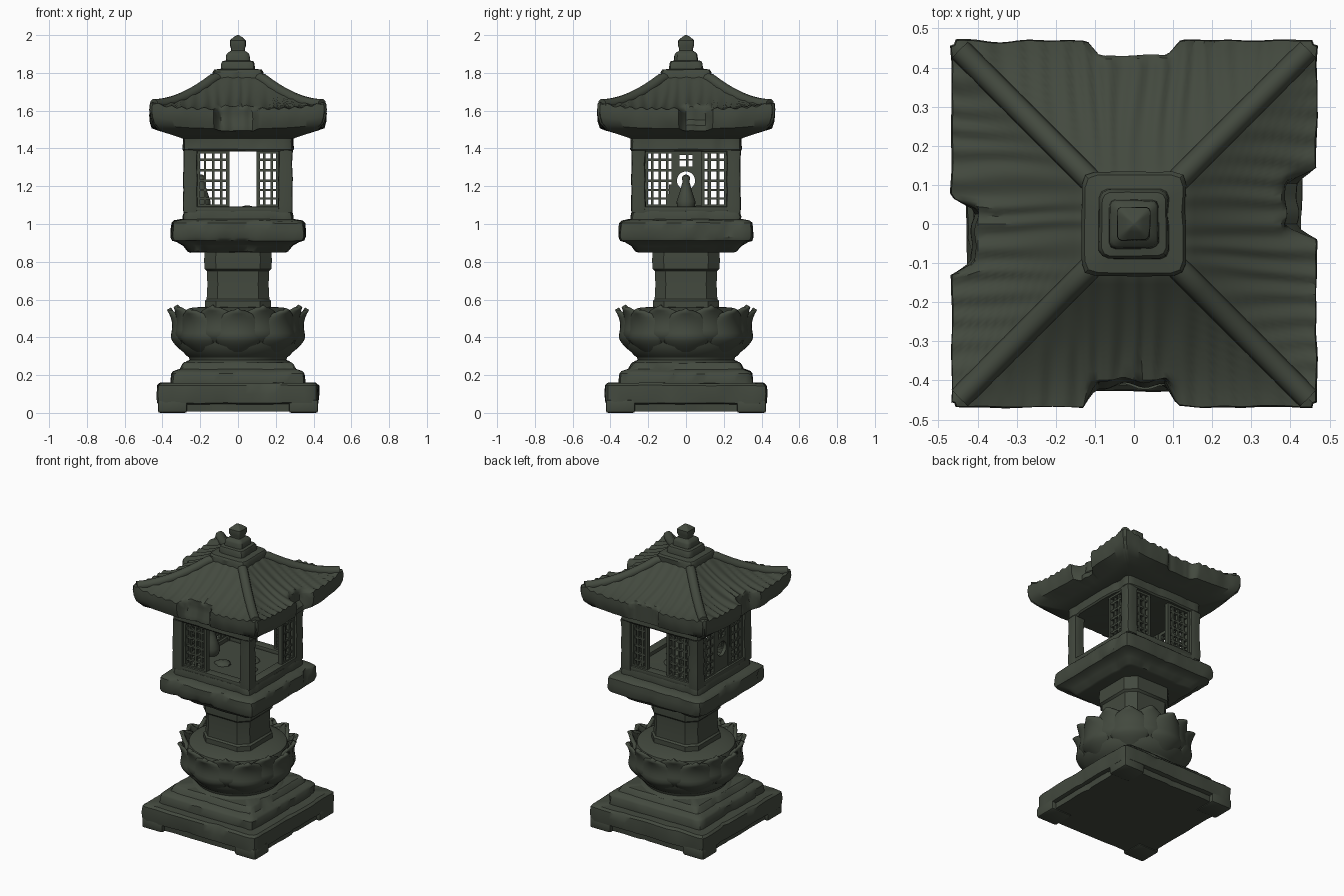
import bpy, bmesh, math
from mathutils import Vector, Matrix, noise

if "Cube" in bpy.data.objects:
    bpy.data.objects.remove(bpy.data.objects["Cube"])

stone_mat = bpy.data.materials.new("mossy_dark_stone")
stone_mat.diffuse_color = (0.056, 0.067, 0.049, 1)
stone_mat.use_nodes = True
stone_mat.node_tree.nodes["Principled BSDF"].inputs["Base Color"].default_value = stone_mat.diffuse_color


def finish(name, bm, angle=35):
    bmesh.ops.recalc_face_normals(bm, faces=bm.faces)
    me = bpy.data.meshes.new(name)
    bm.to_mesh(me)
    bm.free()
    ob = bpy.data.objects.new(name, me)
    bpy.context.collection.objects.link(ob)
    me.materials.append(stone_mat)
    bpy.ops.object.select_all(action='DESELECT')
    ob.select_set(True)
    bpy.context.view_layer.objects.active = ob
    bpy.ops.object.shade_smooth_by_angle(angle=math.radians(angle))
    return ob


def loft(name, rings, angle=35):
    """Skin closed rings of points and cap both ends."""
    bm = bmesh.new()
    vs = [[bm.verts.new(p) for p in r] for r in rings]
    n = len(vs[0])
    for a, b in zip(vs, vs[1:]):
        for j in range(n):
            bm.faces.new((a[j], a[(j + 1) % n], b[(j + 1) % n], b[j]))
    bm.faces.new(vs[0])
    bm.faces.new(vs[-1])
    return finish(name, bm, angle)


def turn(k, x, y):
    """Rotate by k quarter turns: front, right, back, left."""
    return [(x, y), (-y, x), (-x, -y), (y, -x)][k]


def square_stone(name, prof, n=22, wear=0.006):
    """Weathered square stone from (half width, z) points."""
    rings = []
    for h, z in prof:
        ring = []
        for k in range(4):
            for j in range(n):
                x, y = turn(k, -1 + 2 * j / n, -1)
                p = Vector((x * h, y * h, z))
                chip = max(0, noise.noise(p * 13) - 0.3) * 6
                s = 1 + wear * (noise.noise(p * 8) - chip) / h
                if j == 0:
                    s -= 0.008 / max(h, 0.1)
                ring.append((p.x * s, p.y * s, z + wear * 0.6 * noise.noise(p * 6) * (z > 0.01)))
        rings.append(ring)
    return loft(name, rings)


def lathe(name, prof, n=48, x=0, y=0):
    return loft(name, [[(x + r * math.cos(2 * math.pi * j / n), y + r * math.sin(2 * math.pi * j / n), z)
                        for j in range(n)] for r, z in prof])


def bars(name, boxes, bevel=0.0):
    """Boxes given as (x0, x1, y0, y1, z0, z1) joined in one object."""
    bm = bmesh.new()
    for x0, x1, y0, y1, z0, z1 in boxes:
        m = Matrix.Translation(((x0 + x1) / 2, (y0 + y1) / 2, (z0 + z1) / 2)) @ \
            Matrix.Diagonal((abs(x1 - x0), abs(y1 - y0), z1 - z0, 1))
        bmesh.ops.create_cube(bm, size=1, matrix=m)
    if bevel:
        bmesh.ops.bevel(bm, geom=bm.edges[:], offset=bevel, segments=2, affect='EDGES', profile=0.5)
    return finish(name, bm)


def wall_box(k, a, b, d0, d1, z0, z1):
    """Box on wall k, from a to b along it, at depth d0..d1 from the centre."""
    x0, y0 = turn(k, a, -d0)
    x1, y1 = turn(k, b, -d1)
    return (x0, x1, y0, y1, z0, z1)


# stepped base with corner feet
square_stone("base_core", [(0.398, 0.008), (0.402, 0.07)])
bars("corner_feet", [wall_box(k, 0.27, 0.424, 0.27, 0.424, 0, 0.07) for k in range(4)], 0.012)
square_stone("base_slab", [(0.40, 0.045), (0.424, 0.052), (0.429, 0.10), (0.426, 0.145), (0.412, 0.158), (0.2, 0.16)],
             wear=0.008)
square_stone("base_step", [(0.355, 0.15), (0.355, 0.165), (0.35, 0.208), (0.34, 0.22), (0.305, 0.232),
                           (0.29, 0.26), (0.28, 0.268), (0.1, 0.27)])
lathe("base_ring", [(0.29, 0.24), (0.288, 0.262), (0.27, 0.275), (0.255, 0.28), (0.262, 0.30), (0.25, 0.32)])

# lotus bowl with rows of petals
lathe("lotus_core", [(0.24, 0.28), (0.275, 0.305), (0.315, 0.35), (0.325, 0.42), (0.32, 0.48), (0.30, 0.535),
                     (0.24, 0.558), (0.1, 0.565)])


def petal_row(name, turn_by, dr, dz, half_angle=0.43):
    bm = bmesh.new()
    U, V = 10, 12
    for k in range(8):
        c = -math.pi / 2 + k * math.pi / 4 + turn_by
        grid = []
        for i in range(V + 1):
            v = i / V
            w = 0.7 + 0.3 * v / 0.45 if v < 0.45 else max(0.08, 1 - ((v - 0.45) / 0.55) ** 2.6) ** 0.6
            row = []
            for j in range(U + 1):
                u = -1 + 2 * j / U
                r = 0.258 + 0.1 * math.sin(min(1, 2.1 * v) * math.pi / 2) - 0.012 * math.sin(
                    max(0, v - 0.4) * math.pi / 0.6) + 0.018 * v ** 6 - 0.026 * u * u + dr
                a = c + u * w * half_angle
                row.append(bm.verts.new((r * math.cos(a), r * math.sin(a), 0.298 + 0.247 * v + dz)))
            grid.append(row)
        for a, b in zip(grid, grid[1:]):
            for j in range(U):
                bm.faces.new((a[j], a[j + 1], b[j + 1], b[j]))
    ob = finish(name, bm, 50)
    mod = ob.modifiers.new("thickness", 'SOLIDIFY')
    mod.thickness = 0.024
    mod.offset = -1


petal_row("outer_petals", 0, 0.001, 0)
petal_row("middle_petals", math.pi / 8, -0.009, 0.016)

# chamfered square shaft with bands
shaft = []
for h, z in [(0.176, 0.54), (0.176, 0.592), (0.166, 0.602), (0.162, 0.68), (0.165, 0.75), (0.177, 0.762),
             (0.179, 0.80), (0.178, 0.86)]:
    shaft.append([(*turn(k, t * h, -h), z) for k in range(4) for t in (-0.66, 0.66)])
loft("shaft", shaft)

# platform
square_stone("platform", [(0.25, 0.85), (0.264, 0.855), (0.288, 0.885), (0.322, 0.905), (0.347, 0.912), (0.354, 0.93),
                          (0.354, 0.97), (0.351, 1.005), (0.338, 1.017), (0.30, 1.025), (0.1, 1.03)], wear=0.008)

# lantern chamber frame
square_stone("chamber_floor", [(0.29, 1.01), (0.293, 1.04), (0.285, 1.068), (0.1, 1.07)])
for k in range(4):
    x, y = turn(k, 0.252, -0.252)
    post = square_stone("corner_post", [(0.036, 1.06), (0.039, 1.10), (0.036, 1.18), (0.038, 1.24), (0.036, 1.32),
                                        (0.039, 1.39)], n=4, wear=0.003)
    post.location = (x, y, 0)
bars("sills", [wall_box(k, -0.25, 0.25, 0.225, 0.285, 1.06, 1.092) for k in range(4)], 0.006)
square_stone("head_beam", [(0.2, 1.385), (0.285, 1.385), (0.293, 1.395), (0.29, 1.44), (0.293, 1.47)])


def lattice(k, a, b):
    """Framed grid screen on wall k."""
    z0, z1, f, t = 1.085, 1.39, 0.018, 0.013
    out = [wall_box(k, a, a + f, 0.242, 0.272, z0, z1), wall_box(k, b - f, b, 0.242, 0.272, z0, z1),
           wall_box(k, a, b, 0.242, 0.272, z0, z0 + f), wall_box(k, a, b, 0.242, 0.272, z1 - f, z1)]
    cols = max(2, round((b - a) / 0.045))
    for i in range(1, cols):
        x = a + (b - a) * i / cols
        out.append(wall_box(k, x - t / 2, x + t / 2, 0.246, 0.266, z0, z1))
    for z in (1.135, 1.18, 1.23, 1.285, 1.34):
        out.append(wall_box(k, a, b, 0.247, 0.265, z - t / 2, z + t / 2))
    return out


for name, k, a, b in [("front_screen", 0, -0.218, -0.045), ("right_screen", 1, 0.08, 0.218),
                      ("back_screen_right", 2, -0.218, -0.098), ("back_screen_left", 2, 0.045, 0.218),
                      ("left_screen_front", 3, 0.06, 0.218), ("left_screen_back", 3, -0.218, -0.07)]:
    bars(name, lattice(k, a, b))

# left wall centre panel with a round window
bars("left_panel_edges", [wall_box(3, -0.075, 0.105, 0.245, 0.268, 1.08, 1.16),
                          wall_box(3, 0.06, 0.09, 0.245, 0.268, 1.15, 1.21),
                          wall_box(3, -0.075, 0.07, 0.245, 0.268, 1.365, 1.39),
                          wall_box(3, -0.012, 0.0, 0.25, 0.265, 1.30, 1.38),
                          wall_box(3, -0.075, -0.035, 0.245, 0.268, 1.29, 1.39),
                          wall_box(3, 0.035, 0.07, 0.245, 0.268, 1.29, 1.39),
                          wall_box(3, -0.075, 0.07, 0.25, 0.265, 1.335, 1.345)])
bm = bmesh.new()
pane = []
for j in range(32):
    c, s = math.cos(j * math.pi / 16), math.sin(j * math.pi / 16)
    q = 0.075 / max(abs(c), abs(s))
    pane.append([bm.verts.new((x, r * c, 1.23 + r * s)) for x, r in
                 ((-0.245, q), (-0.245, 0.048), (-0.268, 0.048), (-0.268, q))])
for j in range(32):
    for i in range(4):
        a, b = pane[j], pane[(j + 1) % 32]
        bm.faces.new((a[i], a[(i + 1) % 4], b[(i + 1) % 4], b[i]))
finish("round_window", bm)

# small vessel and rubble inside
lathe("inner_vessel", [(0.035, 1.065), (0.048, 1.09), (0.05, 1.12), (0.036, 1.16), (0.026, 1.195), (0.018, 1.225),
                       (0.022, 1.24), (0.018, 1.255), (0.004, 1.262)], n=20, x=-0.195)
for x, y, r in [(0.05, 0.06, 0.06), (0.13, -0.06, 0.045), (-0.06, -0.08, 0.05)]:
    bm = bmesh.new()
    bmesh.ops.create_icosphere(bm, subdivisions=2, radius=r,
                               matrix=Matrix.Translation((x, y, 1.07)) @ Matrix.Diagonal((1, 1, 0.45, 1)))
    for v in bm.verts:
        v.co += Vector((1, 1, 0.5)) * 0.012 * noise.noise(v.co * 20)
    finish("rubble", bm)


# roof: curved, ribbed, with a broken notch in each eave
def roof_z(h, u):
    v = max(0, (h - 0.12) / 0.35)
    return 1.61 + 0.175 * max(0, 1 - v) ** 1.6 + 0.035 * abs(u) ** 4 * v * v


NOTCH = [(-0.01, 0.12, 0.40), (0.05, 0.09, 0.385), (0, 0.12, 0.43), (0.03, 0.10, 0.405)]
rows = [(0.11 + 0.356 * i / 16, 0, True) for i in range(17)]
rows += [(0.469, -0.03, True), (0.466, -0.07, False), (0.455, -0.105, False), (0.42, 1.495, False),
         (0.36, 1.475, False), (0.295, 1.453, False), (0.1, 1.45, False)]
rings, N = [], 72
for h, zz, upper in rows:
    ring = []
    for k in range(4):
        c, w, d = NOTCH[k]
        for j in range(N):
            t = -1 + 2 * j / N
            a = t * h
            lim = (d if upper else max(d, 0.415)) + 0.014 * noise.noise((a * 18, k * 5, 0))
            s = min(1, max(0, (w - abs(a - c)) / 0.035))
            hh = h + (min(h, lim) - h) * s
            z = zz if zz > 1 else roof_z(h, t) + zz - (h - hh) * 0.35
            if upper:
                flat = 1 - s * (h > lim)
                z += flat * 0.006 * math.cos(a * 2 * math.pi / 0.06 + 3 * noise.noise((a * 9, h * 3, k))) * min(1, h * 3)
            wob = 0.006 * noise.noise((a * 12, zz * 9, k + h)) * (h > 0.4)
            x, y = turn(k, a * (0.98 if j == 0 and h > 0.4 else 1), -(hh + wob) * (0.98 if j == 0 and h > 0.4 else 1))
            ring.append((x, y, z))
    rings.append(ring)
loft("roof", rings, 40)

# hip ridges
for k in range(4):
    cu = bpy.data.curves.new("hip_ridge", 'CURVE')
    cu.dimensions = '3D'
    cu.bevel_depth = 0.03
    cu.bevel_resolution = 3
    cu.use_fill_caps = True
    sp = cu.splines.new('POLY')
    sp.points.add(11)
    for i, p in enumerate(sp.points):
        h = 0.1 + 0.345 * i / 11
        p.co = (*turn(k, h, -h), roof_z(h, 1) - 0.01, 1)
    ob = bpy.data.objects.new("hip_ridge", cu)
    bpy.context.collection.objects.link(ob)
    cu.materials.append(stone_mat)
    bpy.ops.object.select_all(action='DESELECT')
    ob.select_set(True)
    bpy.context.view_layer.objects.active = ob
    bpy.ops.object.convert(target='MESH')
    bpy.ops.object.shade_smooth_by_angle(angle=math.radians(45))

# stepped finial
square_stone("finial", [(0.125, 1.755), (0.133, 1.762), (0.133, 1.805), (0.125, 1.817), (0.09, 1.822), (0.088, 1.85),
                        (0.082, 1.862), (0.064, 1.866), (0.062, 1.895), (0.056, 1.905), (0.036, 1.918),
                        (0.036, 1.928), (0.043, 1.945), (0.042, 1.972), (0.022, 1.99), (0.004, 2.0)], n=8, wear=0.002)
